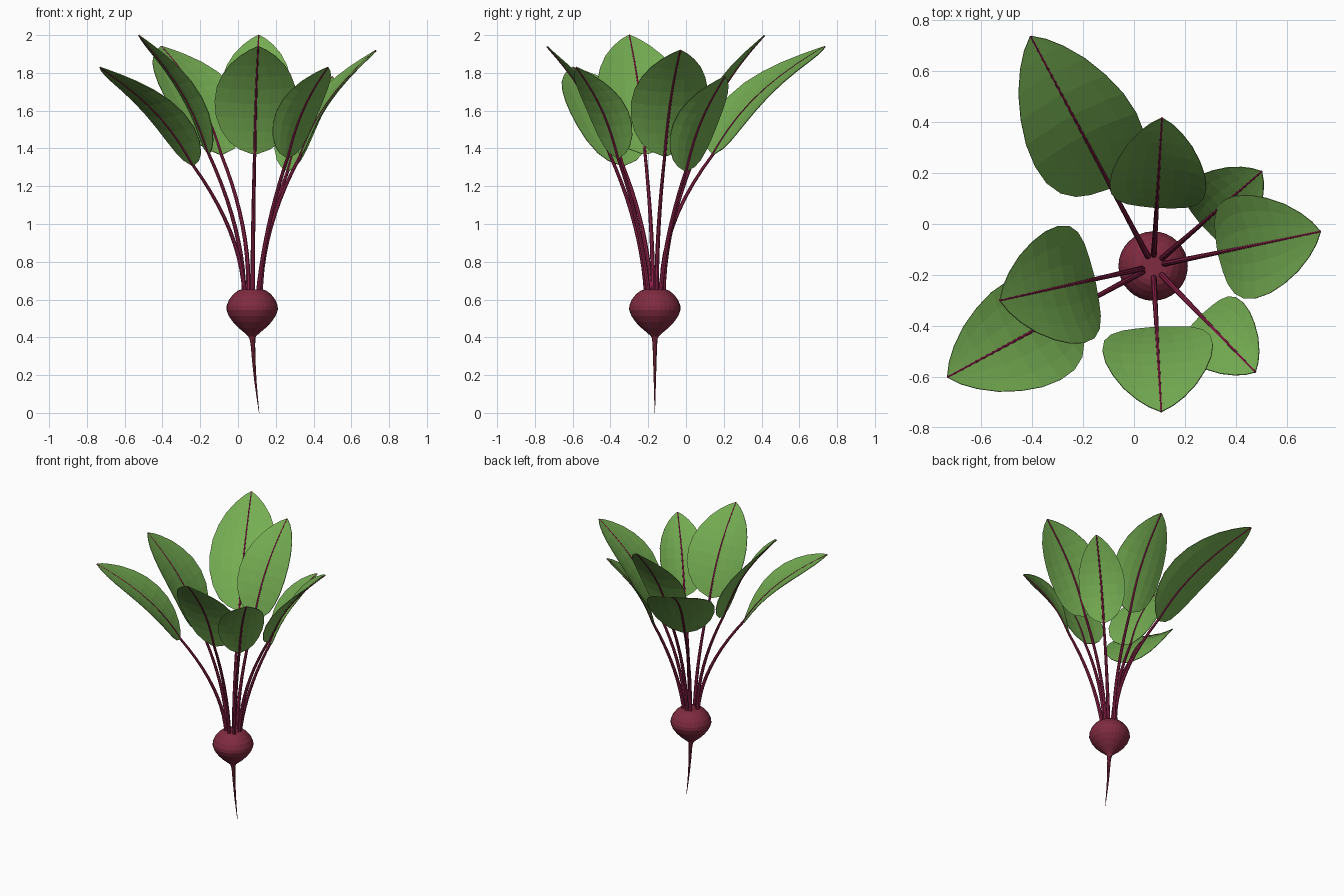
import bpy, bmesh, math
from mathutils import Vector

if "Cube" in bpy.data.objects:
    bpy.data.objects.remove(bpy.data.objects["Cube"])

CX, CY = 0.075, -0.165          # axis of the root


def material(name, rgb):
    m = bpy.data.materials.new(name)
    m.diffuse_color = (*rgb, 1)
    m.use_nodes = True
    m.node_tree.nodes["Principled BSDF"].inputs["Base Color"].default_value = m.diffuse_color
    return m


BEET = material("beet_maroon", (0.215, 0.024, 0.052))
STEM = material("stem_crimson", (0.29, 0.018, 0.075))
LEAF = material("leaf_green", (0.178, 0.42, 0.085))


def finish(bm, name, mat):
    bmesh.ops.recalc_face_normals(bm, faces=bm.faces)
    me = bpy.data.meshes.new(name)
    bm.to_mesh(me)
    bm.free()
    me.materials.append(mat)
    ob = bpy.data.objects.new(name, me)
    bpy.context.collection.objects.link(ob)
    return ob


def sweep(name, pts, radii, side, mat, n=8):
    """Tube through pts; 'side' is a vector roughly across the path."""
    bm = bmesh.new()
    rings = []
    for i, p in enumerate(pts):
        tan = (pts[min(i + 1, len(pts) - 1)] - pts[max(i - 1, 0)]).normalized()
        u = (side - tan * side.dot(tan)).normalized()
        v = tan.cross(u)
        rings.append([bm.verts.new(p + radii[i] * (u * math.cos(a) + v * math.sin(a)))
                      for a in (2 * math.pi * k / n for k in range(n))])
    for a, b in zip(rings, rings[1:]):
        for k in range(n):
            bm.faces.new((a[k], a[(k + 1) % n], b[(k + 1) % n], b[k]))
    bm.faces.new(rings[0][::-1])
    bm.faces.new(rings[-1])
    return finish(bm, name, mat)


# Bulb: lathed profile (radius, height)
profile = [(0.012, 0.385), (0.02, 0.405), (0.042, 0.425), (0.072, 0.45), (0.101, 0.48),
           (0.124, 0.513), (0.136, 0.545), (0.135, 0.568), (0.122, 0.6),
           (0.10, 0.628), (0.076, 0.647), (0.055, 0.654)]
bulb = sweep("bulb", [Vector((CX, CY, z)) for r, z in profile],
             [r for r, z in profile], Vector((1, 0, 0)), BEET, 32)

# Tap root: thin bent taper
root = [(0.0, 0.42, 0.018), (0.004, 0.36, 0.012), (0.009, 0.27, 0.009),
        (0.017, 0.17, 0.006), (0.027, 0.08, 0.0035), (0.037, 0.0, 0.001)]
sweep("tap_root", [Vector((CX + x, CY, z)) for x, z, r in root],
      [r for x, z, r in root], Vector((1, 0, 0)), BEET)

# Leaves: tip x, y, z, blade base radius, blade base height, half width
leaves = [
    (-0.405, 0.735, 1.94, 0.35, 1.37, 0.225),
    (0.11, 0.415, 2.00, 0.23, 1.40, 0.19),
    (0.50, 0.205, 1.78, 0.25, 1.28, 0.155),
    (0.73, -0.03, 1.92, 0.26, 1.36, 0.205),
    (0.475, -0.58, 1.83, 0.27, 1.35, 0.155),
    (0.107, -0.735, 1.94, 0.24, 1.37, 0.217),
    (-0.73, -0.60, 1.83, 0.355, 1.31, 0.22),
    (-0.525, -0.30, 2.00, 0.235, 1.37, 0.235),
]
# Blade outline: fraction along the blade, fraction of half width
outline = [(0, 0.06), (0.04, 0.38), (0.10, 0.62), (0.20, 0.83), (0.32, 0.96), (0.45, 1.0),
           (0.58, 0.96), (0.70, 0.84), (0.81, 0.66), (0.90, 0.43), (0.96, 0.22), (1, 0.02)]
T0 = 0.58                        # curve parameter where the blade starts
CUP = 0.032                      # lift of the blade edges

for i, (tx, ty, tz, br, bz, hw) in enumerate(leaves, 1):
    out = Vector((tx - CX, ty - CY, 0))
    tip = Vector((out.length, tz))
    out.normalize()
    across = Vector((-out.y, out.x, 0))
    start = Vector((0.045, 0.625))
    base = Vector((br, bz))
    mid = (base - (1 - T0) ** 2 * start - T0 ** 2 * tip) / (2 * T0 * (1 - T0))
    arch = 0.04 * (tip - base).length

    def inward(t):
        d = (1 - t) * (mid - start) + t * (tip - mid)
        d.normalize()
        return Vector((0, 0, d.x)) - out * d.y

    def point(t):
        q = (1 - t) ** 2 * start + 2 * t * (1 - t) * mid + t * t * tip
        s = max(0, (t - T0) / (1 - T0))
        return Vector((CX, CY, q.y)) + out * q.x + inward(t) * arch * math.sin(math.pi * s)

    # Stalk and midrib, sharing the blade's stations so the rib lies in it
    ts = [T0 * k / 10 for k in range(10)] + [T0 + (1 - T0) * s for s, w in outline]
    sweep(f"stalk_{i}", [point(t) - inward(t) * (0.001 if t > T0 else 0) for t in ts],
          [0.0125 - 0.0078 * t ** 1.2 for t in ts], across, STEM, 8)

    # Cupped blade
    bm = bmesh.new()
    rows = []
    for s, w in outline:
        t = T0 + (1 - T0) * s
        rows.append([bm.verts.new(point(t) + across * (hw * w * f)
                                  + inward(t) * (CUP * (w * f) ** 2))
                     for f in (-1, -0.67, -0.33, 0, 0.33, 0.67, 1)])
    for a, b in zip(rows, rows[1:]):
        for k in range(6):
            bm.faces.new((a[k], a[k + 1], b[k + 1], b[k]))
    blade = finish(bm, f"leaf_blade_{i}", LEAF)
    thick = blade.modifiers.new("thickness", 'SOLIDIFY')
    thick.thickness = 0.004
    thick.offset = 0
